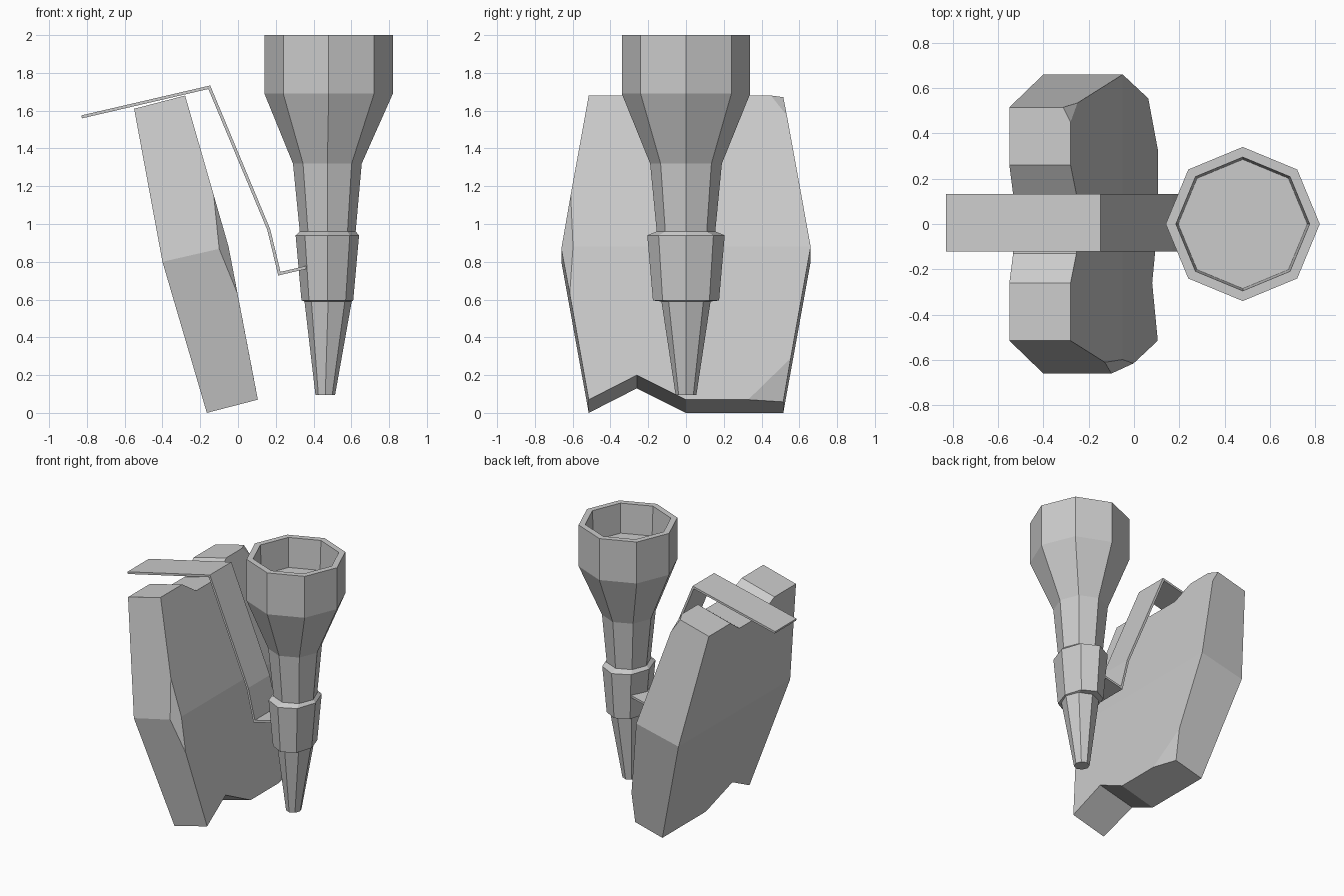
import bpy, bmesh
from math import sin, cos, tau
from mathutils import Vector

if "Cube" in bpy.data.objects:
    bpy.data.objects.remove(bpy.data.objects["Cube"])


def finish(name, bm):
    bmesh.ops.recalc_face_normals(bm, faces=bm.faces)
    me = bpy.data.meshes.new(name)
    bm.to_mesh(me)
    bm.free()
    ob = bpy.data.objects.new(name, me)
    bpy.context.collection.objects.link(ob)
    return ob


# Torch: octagonal rings (z, x radius, y radius, centre x), outside then cup inside
rings = [(.095, .052, .055, .462), (.59, .125, .13, .477), (.595, .137, .175, .473),
         (.94, .168, .205, .473), (.96, .148, .155, .475), (1.32, .182, .19, .473),
         (1.69, .34, .34, .48), (2.0, .34, .34, .48), (2.0, .295, .295, .48),
         (1.78, .285, .285, .48)]
bm = bmesh.new()
loops = [[bm.verts.new((cx + rx * cos(i * tau / 8), ry * sin(i * tau / 8), z))
          for i in range(8)] for z, rx, ry, cx in rings]
for a, b in zip(loops, loops[1:]):
    for i in range(8):
        j = (i + 1) % 8
        bm.faces.new((a[i], a[j], b[j], b[i]))
bm.faces.new(loops[0])
bm.faces.new(loops[-1])
finish("torch", bm)

# Back plate: leaning slab with a notch in the top and bottom edges
# outline columns as (y, depth of notch along the slope)
top = [(-.515, 0), (-.26, 0), (-.13, .09), (.13, .09), (.26, 0), (.515, 0)]
bottom = [(.515, 0), (0, 0), (-.26, .13), (-.515, 0)]
bm = bmesh.new()


def side(top_xz, mid_xz, bot_xz, up_slope, low_slope):
    t = [bm.verts.new((top_xz[0] + d * up_slope, y, top_xz[1] - d)) for y, d in top]
    b = [bm.verts.new((bot_xz[0] - d * low_slope, y, bot_xz[1] + d)) for y, d in bottom]
    l, r = [bm.verts.new((mid_xz[0], y, mid_xz[1])) for y in (-.66, .66)]
    bm.faces.new(t + [r, l])
    bm.faces.new([l, r] + b)
    return t + [r] + b + [l]


front = side((-.28, 1.68), (-.05, .88), (.105, .07), .287, .19)
back = side((-.55, 1.61), (-.40, .80), (-.165, 0), .185, .287)
n = len(front)
for i in range(n):
    j = (i + 1) % n
    bm.faces.new((front[i], front[j], back[j], back[i]))

# Chipped corners of the plate
centre = Vector((-.23, 0, .85))
chips = [((-.12, -.61, 1.12), (0, -.61, .64), (-.10, -.66, .87)),
         ((-.315, .52, 1.67), (-.28, .45, 1.68), (-.255, .535, 1.58)),
         ((.10, .35, .07), (.06, .565, .28), (.06, .515, .06))]
for chip in chips:
    p, q, r = map(Vector, chip)
    no = (q - p).cross(r - p)
    if no.dot(centre - p) > 0:
        no = -no
    cut = bmesh.ops.bisect_plane(bm, geom=bm.verts[:] + bm.edges[:] + bm.faces[:],
                                 plane_co=p, plane_no=no, clear_outer=True)
    edges = [e for e in cut["geom_cut"] if isinstance(e, bmesh.types.BMEdge)]
    bmesh.ops.holes_fill(bm, edges=edges, sides=0)
finish("back_plate", bm)

# Bent strap joining the plate and the torch
path = [(-.828, 1.567), (-.152, 1.724), (.163, .97), (.219, .737), (.37, .772)]
bm = bmesh.new()
pairs = [[bm.verts.new((x, y, z)) for y in (-.122, .132)] for x, z in path]
for a, b in zip(pairs, pairs[1:]):
    bm.faces.new((a[0], a[1], b[1], b[0]))
strap = finish("strap", bm)
mod = strap.modifiers.new("thickness", 'SOLIDIFY')
mod.thickness = .016
mod.offset = 0
mod.use_even_offset = True
